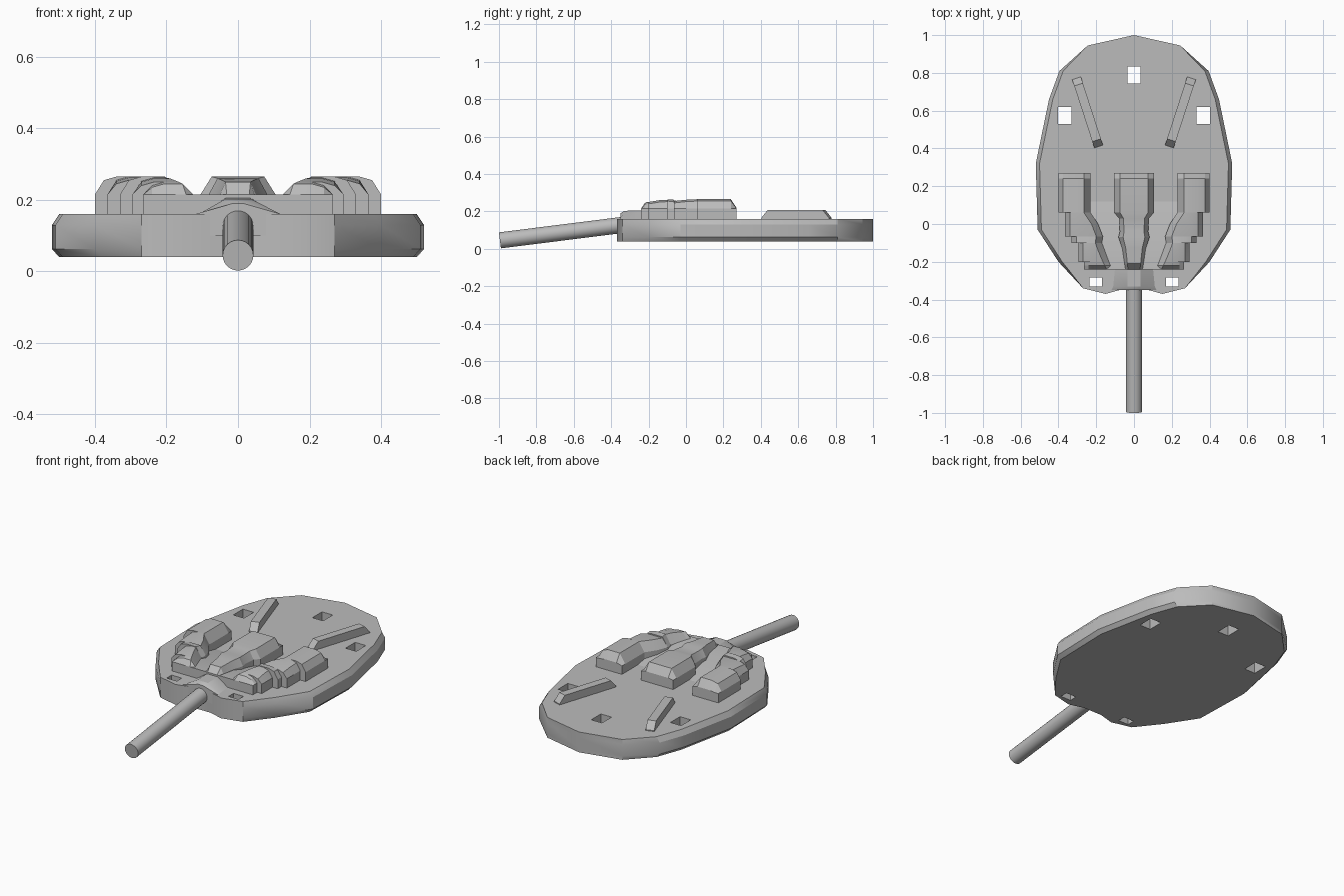
import bpy, bmesh, math
from mathutils import Matrix, Vector

cube = bpy.data.objects.get("Cube")
if cube:
    bpy.data.objects.remove(cube, do_unlink=True)

grey = bpy.data.materials.new("plain grey")
grey.use_nodes = True
COLOUR = (0.5, 0.5, 0.5, 1)
grey.diffuse_color = COLOUR
grey.node_tree.nodes["Principled BSDF"].inputs["Base Color"].default_value = COLOUR


def finish(name, bm, angle=30):
    bmesh.ops.recalc_face_normals(bm, faces=bm.faces)
    mesh = bpy.data.meshes.new(name)
    bm.to_mesh(mesh)
    bm.free()
    obj = bpy.data.objects.new(name, mesh)
    bpy.context.collection.objects.link(obj)
    mesh.materials.append(grey)
    smooth(obj, angle)
    return obj


def smooth(obj, angle):
    bpy.ops.object.select_all(action='DESELECT')
    obj.select_set(True)
    bpy.context.view_layer.objects.active = obj
    bpy.ops.object.shade_smooth_by_angle(angle=math.radians(angle))


def loft(bm, rings):
    """Skin a list of equal-length rings and cap both ends."""
    rows = [[bm.verts.new(p) for p in ring] for ring in rings]
    n = len(rows[0])
    for a, b in zip(rows, rows[1:]):
        for i in range(n):
            j = (i + 1) % n
            bm.faces.new((a[i], a[j], b[j], b[i]))
    bm.faces.new(rows[0])
    bm.faces.new(rows[-1])


# Hull: faceted egg outline with chamfered flanks
half = [(0.245, 0.945), (0.395, 0.81), (0.45, 0.66), (0.52, 0.32), (0.51, -0.03),
        (0.40, -0.2), (0.27, -0.34), (0.15, -0.37), (0.06, -0.345)]
outline = [(0, 1)] + half + [(-x, y) for x, y in reversed(half)]


def hull_ring(z, inset):
    return [(x - math.copysign(inset, x) if abs(x) > 0.39 else x, y, z) for x, y in outline]


bm = bmesh.new()
loft(bm, [hull_ring(0.04, 0.02), hull_ring(0.062, 0), hull_ring(0.13, 0), hull_ring(0.16, 0.02)])
hull = finish("hull", bm)

# Square through-holes
holes = [(0, 0.79, 0.07, 0.09)]
for s in (1, -1):
    holes += [(s * 0.367, 0.575, 0.07, 0.09), (s * 0.202, -0.307, 0.066, 0.046)]
bm = bmesh.new()
for x, y, w, d in holes:
    bmesh.ops.create_cube(bm, size=1, matrix=Matrix.Translation((x, y, 0.1))
                          @ Matrix.Diagonal((w, d, 0.4, 1)))
cutter = finish("hole_cutter", bm)
cutter.hide_render = True
cut = hull.modifiers.new("holes", 'BOOLEAN')
cut.operation = 'DIFFERENCE'
cut.solver = 'EXACT'
cut.object = cutter
bpy.ops.object.select_all(action='DESELECT')
hull.select_set(True)
bpy.context.view_layer.objects.active = hull
bpy.ops.object.modifier_apply(modifier="holes")
bpy.data.objects.remove(cutter, do_unlink=True)
smooth(hull, 30)

# Stepped side blocks: strips of (y, inner x, top z) sharing one outer x
TOP, LOW, BASE = 0.265, 0.215, 0.15
strips = [
    (0.40, [(0.27, 0.23, 0.22), (0.24, 0.23, TOP), (0.06, 0.23, TOP)]),
    (0.365, [(0.06, 0.23, TOP), (0.0, 0.19, 0.262), (-0.065, 0.165, 0.255)]),
    (0.33, [(-0.065, 0.165, 0.262), (-0.10, 0.17, TOP)]),
    (0.295, [(-0.10, 0.17, 0.262), (-0.14, 0.155, 0.26), (-0.20, 0.13, 0.25)]),
    (0.265, [(-0.20, 0.13, 0.25), (-0.22, 0.12, 0.245), (-0.24, 0.11, LOW)]),
]


def block_ring(s, y, inner, outer, z):
    shoulder = max(LOW, z - 0.01)
    pts = [(inner, BASE), (inner, LOW - 0.005), (inner + 0.035, z), (outer - 0.06, z),
           (outer - 0.025, shoulder), (outer, LOW), (outer, BASE)]
    return [(s * x, y, h) for x, h in pts]


for side, s in (("left", 1), ("right", -1)):
    bm = bmesh.new()
    for outer, rows in strips:
        loft(bm, [block_ring(s, y, inner, outer, z) for y, inner, z in rows])
    finish(side + "_stepped_block", bm, 20)

# Central block, narrowing towards the front
centre = [(0.27, 0.105, 0.22), (0.24, 0.105, TOP), (0.06, 0.105, TOP), (0.03, 0.08, 0.26),
          (-0.04, 0.075, 0.255), (-0.07, 0.082, 0.26), (-0.13, 0.062, 0.255),
          (-0.21, 0.05, 0.25), (-0.24, 0.045, LOW)]
bm = bmesh.new()
loft(bm, [[(-w, y, BASE), (-w, y, LOW), (-w * 0.7, y, z), (w * 0.7, y, z), (w, y, LOW), (w, y, BASE)]
          for y, w, z in centre])
finish("centre_block", bm, 20)

# Ramps filling the valleys between the blocks
bm = bmesh.new()
for s in (1, -1):
    loft(bm, [[(s * 0.03, y, BASE), (s * 0.03, y, z), (s * 0.24, y, z), (s * 0.24, y, BASE)]
              for y, z in ((0.12, 0.16), (-0.13, 0.21), (-0.24, LOW))])
finish("valley_ramps", bm)

# Raised collar over the barrel root
bm = bmesh.new()
loft(bm, [[(-w, y, 0.1), (-w, y, 0.16), (-t, y, z), (t, y, z), (w, y, 0.16), (w, y, 0.1)]
          for y, w, t, z in ((-0.23, 0.10, 0.035, 0.205), (-0.33, 0.11, 0.035, 0.203),
                             (-0.35, 0.12, 0.015, 0.19))])
finish("barrel_collar", bm)

# Barrel, drooping towards its tip
tip, root = Vector((0, -0.995, 0.045)), Vector((0, -0.28, 0.135))
axis = root - tip
bm = bmesh.new()
bmesh.ops.create_cone(bm, cap_ends=True, segments=24, radius1=0.043, radius2=0.043,
                      depth=axis.length,
                      matrix=Matrix.Translation((tip + root) / 2)
                      @ axis.to_track_quat('Z', 'Y').to_matrix().to_4x4())
finish("barrel", bm)

# Slanted rear bars with sloping ends
bar = [(0, 0.15), (0, 0.165), (0.035, 0.207), (0.345, 0.207), (0.38, 0.165), (0.38, 0.15)]
for side, s in (("left", 1), ("right", -1)):
    start = Vector((s * 0.187, 0.41, 0))
    along = Vector((s * 0.12, 0.37, 0)).normalized()
    across = Vector((along.y, -along.x, 0))
    bm = bmesh.new()
    loft(bm, [[start + along * d + across * w + Vector((0, 0, z)) for d, z in bar]
              for w in (-0.024, 0.024)])
    finish(side + "_rear_bar", bm)
